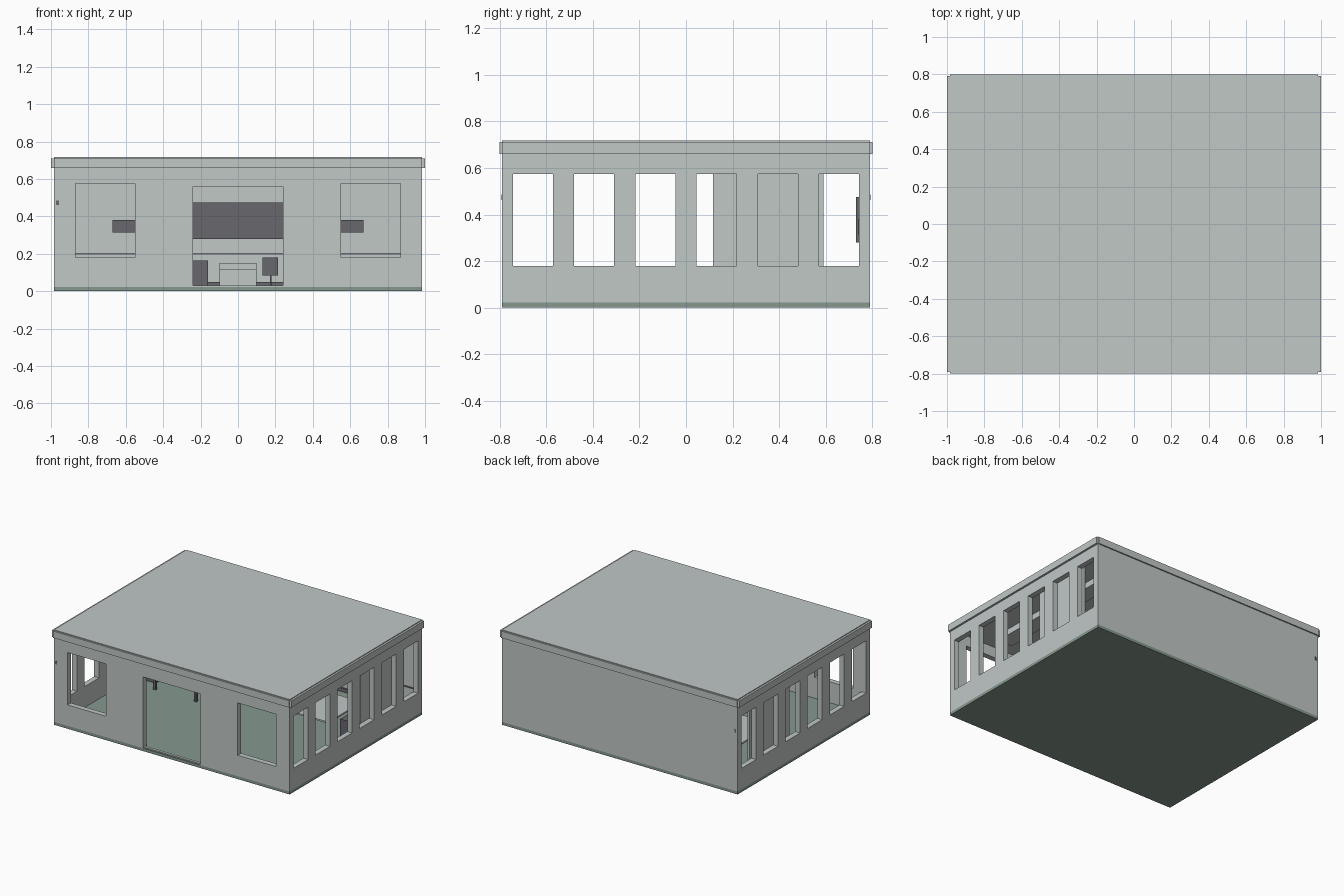
import bpy, bmesh
from mathutils import Vector

if "Cube" in bpy.data.objects:
    bpy.data.objects.remove(bpy.data.objects["Cube"])


def material(name, rgb):
    m = bpy.data.materials.new(name)
    m.diffuse_color = (*rgb, 1.0)
    m.use_nodes = True
    m.node_tree.nodes["Principled BSDF"].inputs["Base Color"].default_value = m.diffuse_color
    return m


WALL = material("pale grey", (0.53, 0.58, 0.565))
FLOOR = material("sage green", (0.235, 0.315, 0.27))
DARK = material("charcoal", (0.135, 0.135, 0.155))


def boxes(name, mat, spans):
    """One object from boxes given as (x0, x1, y0, y1, z0, z1)."""
    bm = bmesh.new()
    for x0, x1, y0, y1, z0, z1 in spans:
        geo = bmesh.ops.create_cube(bm, size=1.0)
        size = Vector((x1 - x0, y1 - y0, z1 - z0))
        mid = Vector((x0 + x1, y0 + y1, z0 + z1)) / 2
        for v in geo["verts"]:
            v.co = Vector(a * b for a, b in zip(v.co, size)) + mid
    me = bpy.data.meshes.new(name)
    bm.to_mesh(me)
    bm.free()
    me.materials.append(mat)
    ob = bpy.data.objects.new(name, me)
    bpy.context.collection.objects.link(ob)
    return ob


def both(spans):
    """Spans plus their mirror images across x = 0."""
    return spans + [(-b, -a, *rest) for a, b, *rest in spans]


def pierced(lo, hi, z0, z1, openings):
    """Pieces (a, b, z0, z1) of a wall strip around its openings."""
    parts, at = [], lo
    for a, b, s, h in openings:
        parts.append((at, a, z0, z1))
        if s > z0:
            parts.append((a, b, z0, s))
        parts.append((a, b, h, z1))
        at = b
    return parts + [(at, hi, z0, z1)]


HX, HY, T = 0.985, 0.79, 0.04      # half width, half depth, wall thickness
F, TOP = 0.022, 0.66               # floor level, wall top
SILL, HEAD = 0.18, 0.575

# Floor slab and door sill
boxes("floor_slab", FLOOR, [(-HX, HX, -HY, HY, 0, F)])
boxes("door_sill", WALL, [(-0.24, 0.24, -0.785, -0.765, F, 0.03)])

# Front wall: doorway between two windows
front = pierced(-HX, HX, F, TOP, [(-0.87, -0.55, SILL, HEAD),
                                  (-0.24, 0.24, F, 0.56),
                                  (0.55, 0.87, SILL, HEAD)])
boxes("front_wall", WALL, [(a, b, -HY, -HY + T, c, d) for a, b, c, d in front])

# Side walls: six tall windows each
centres = [-0.657 + i * 0.2628 for i in range(6)]
side = pierced(-HY + T, HY - T, F, TOP,
               [(max(c - 0.086, -0.745), min(c + 0.086, 0.742), SILL, HEAD) for c in centres])
boxes("side_walls", WALL, both([(HX - T, HX, a, b, c, d) for a, b, c, d in side]))

# Solid back wall
boxes("back_wall", WALL, [(-HX, HX, HY - T, HY, F, TOP)])

# Roof slab and edge boards
boxes("roof", WALL, [(-HX, HX, -HY, HY, 0.655, 0.717)])
boxes("side_fascia", WALL, both([(HX, 1.0, -HY, HY, 0.66, 0.711)]))
boxes("end_fascia", WALL, [(-HX, HX, -0.8, -HY, 0.66, 0.711),
                           (-HX, HX, HY, 0.8, 0.66, 0.711)])

# Panels standing inside the side windows
boxes("inner_panels", WALL, both([(0.928, 0.943, 0.115, 0.59, F, 0.645)]))

# Small plates at the outer wall ends
boxes("end_plates", DARK, [(-0.972, -0.958, s * HY - 0.002, s * HY + 0.002, 0.462, 0.486)
                           for s in (-1, 1)])

# Back wall display, side screens, rail and skirting
boxes("display_board", DARK, [(-0.32, 0.32, 0.73, 0.742, 0.28, 0.475)])
boxes("side_screens", DARK, both([(0.5, 0.67, 0.738, 0.748, 0.315, 0.38)]))
boxes("wall_rail", DARK, [(-0.94, 0.94, 0.743, 0.75, 0.196, 0.205)])
boxes("skirting", DARK, [(-0.94, 0.94, 0.74, 0.75, F, 0.05)])

# Centre desk with an overhanging front panel
boxes("centre_desk", WALL, [(-0.1, 0.1, 0.2, 0.34, F, 0.115),
                            (-0.1, 0.1, 0.19, 0.34, 0.115, 0.15)])

# Low cabinet beside the desk
boxes("cabinet", DARK, [(-0.32, -0.16, 0.25, 0.4, F, 0.165)])

# Screen on a pole
boxes("screen_stand", DARK, [(0.132, 0.215, 0.3, 0.315, 0.085, 0.18),
                             (0.17, 0.178, 0.303, 0.311, F, 0.085),
                             (0.14, 0.208, 0.28, 0.335, F, 0.027)])

# Side tables with pale tops and dark legs
boxes("table_tops", WALL, both([(0.36, 0.74, 0.02, 0.42, 0.16, 0.172)]))
boxes("table_legs", DARK, both([(x, x + 0.02, y, y + 0.02, F, 0.16)
                                for x in (0.37, 0.71) for y in (0.03, 0.39)]))
boxes("side_cabinets", DARK, both([(0.77, 0.85, 0.12, 0.22, F, 0.165)]))

# Ceiling strips
boxes("ceiling_strips", WALL, both([(0.59, 0.71, -0.6, 0.6, 0.61, 0.655)]))
